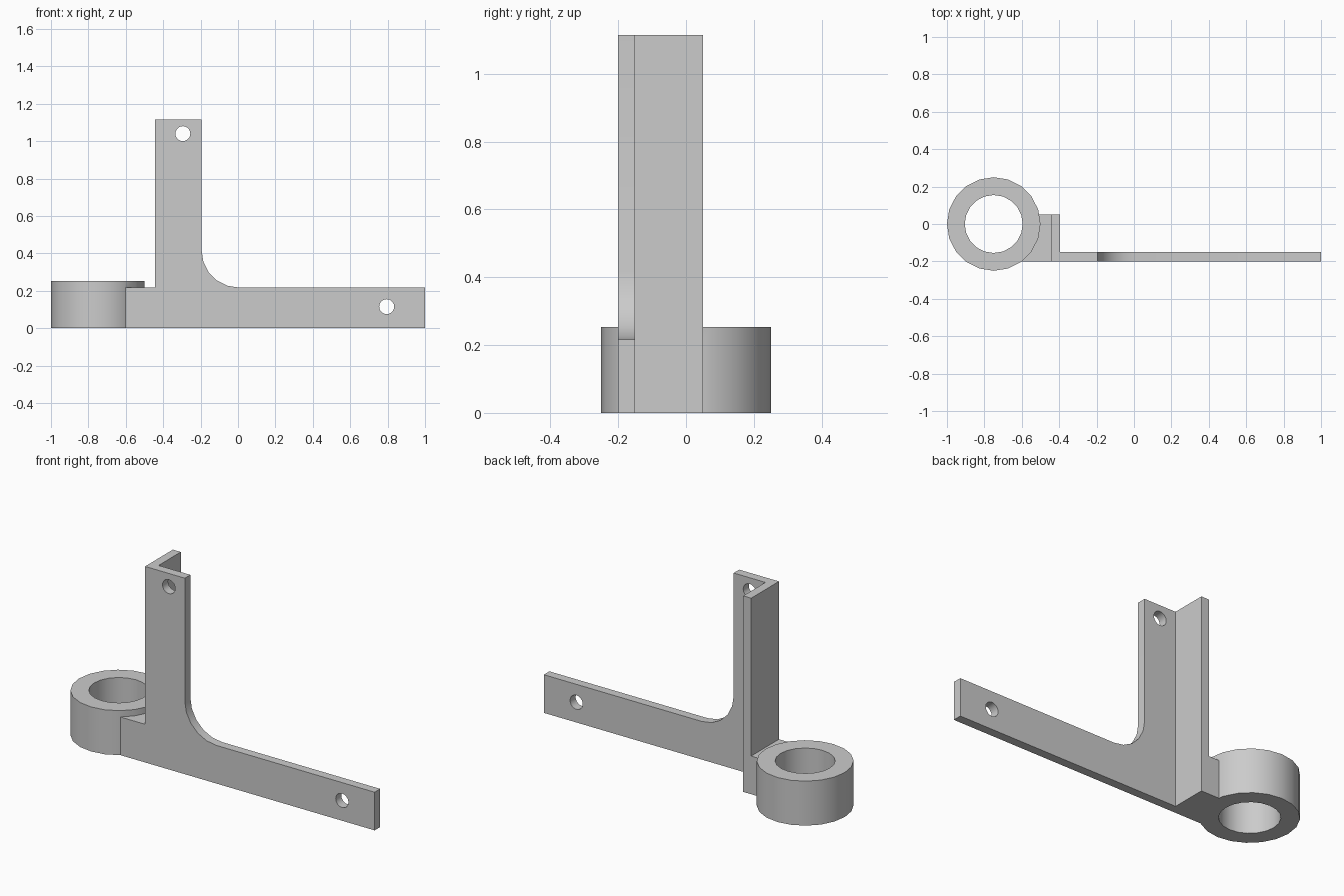
import bpy, bmesh
from math import sin, cos, pi, radians

cube = bpy.data.objects.get("Cube")
if cube:
    bpy.data.objects.remove(cube, do_unlink=True)

grey = bpy.data.materials.new("matte_grey")
grey.use_nodes = True
colour = (0.6, 0.6, 0.6, 1)
grey.diffuse_color = colour
grey.node_tree.nodes["Principled BSDF"].inputs["Base Color"].default_value = colour


def arc(cx, cy, r, start, end, n):
    """Points on an arc, angles in units of pi."""
    angles = [pi * (start + (end - start) * i / n) for i in range(n + 1)]
    return [(cx + r * cos(a), cy + r * sin(a)) for a in angles]


def prism(name, points, low, high, upright=False):
    """Extrude an outline along z, or along y when upright."""
    bm = bmesh.new()
    place = (lambda p: (p[0], low, p[1])) if upright else (lambda p: (p[0], p[1], low))
    face = bm.faces.new([bm.verts.new(place(p)) for p in points])
    extruded = bmesh.ops.extrude_face_region(bm, geom=[face])["geom"]
    verts = [g for g in extruded if isinstance(g, bmesh.types.BMVert)]
    move = (0, high - low, 0) if upright else (0, 0, high - low)
    bmesh.ops.translate(bm, verts=verts, vec=move)
    bmesh.ops.recalc_face_normals(bm, faces=bm.faces)
    mesh = bpy.data.meshes.new(name)
    bm.to_mesh(mesh)
    bm.free()
    mesh.materials.append(grey)
    obj = bpy.data.objects.new(name, mesh)
    bpy.context.collection.objects.link(obj)
    return obj


def combine(target, tool, operation):
    """Apply a boolean and discard its tool."""
    mod = target.modifiers.new(operation, "BOOLEAN")
    mod.operation, mod.solver, mod.object = operation, "EXACT", tool
    bpy.ops.object.select_all(action="DESELECT")
    bpy.context.view_layer.objects.active = target
    target.select_set(True)
    bpy.ops.object.modifier_apply(modifier=mod.name)
    bpy.data.objects.remove(tool, do_unlink=True)


TOP, ARM = 1.115, 0.217        # heights of post and arm
LEFT, RIGHT = -0.445, -0.195   # sides of the post
FRONT, BACK = -0.2, 0.05

# Front plate: post and arm joined by a rounded inner corner
outline = [(LEFT, 0), (1, 0), (1, ARM)]
outline += arc(RIGHT + 0.2, ARM + 0.2, 0.2, 1.5, 1, 5)
outline += [(RIGHT, TOP), (LEFT, TOP)]
bracket = prism("bracket", outline, FRONT, -0.15, upright=True)

# Side flange making the post L-shaped
flange = prism("flange", [(LEFT, FRONT), (-0.395, FRONT), (-0.395, BACK), (LEFT, BACK)], 0, TOP)
combine(bracket, flange, "UNION")

# Block tying the post to the ring
web = prism("web", [(-0.603, FRONT), (LEFT, FRONT), (LEFT, BACK), (-0.52, BACK), (-0.56, -0.1)], 0, ARM)
combine(bracket, web, "UNION")

# Ring with a through bore
ring = prism("ring", arc(-0.75, 0, 0.25, 0, 2, 20)[:-1], 0, 0.253)
combine(ring, prism("bore", arc(-0.75, 0, 0.155, 0, 2, 20)[:-1], -0.1, 0.4), "DIFFERENCE")
combine(bracket, ring, "UNION")

# Screw holes
for x, z in ((-0.295, 1.04), (0.795, 0.115)):
    hole = prism("screw_hole", arc(x, z, 0.04, 0, 2, 20)[:-1], -0.3, -0.1, upright=True)
    combine(bracket, hole, "DIFFERENCE")

bpy.ops.object.shade_smooth_by_angle(angle=radians(30))
